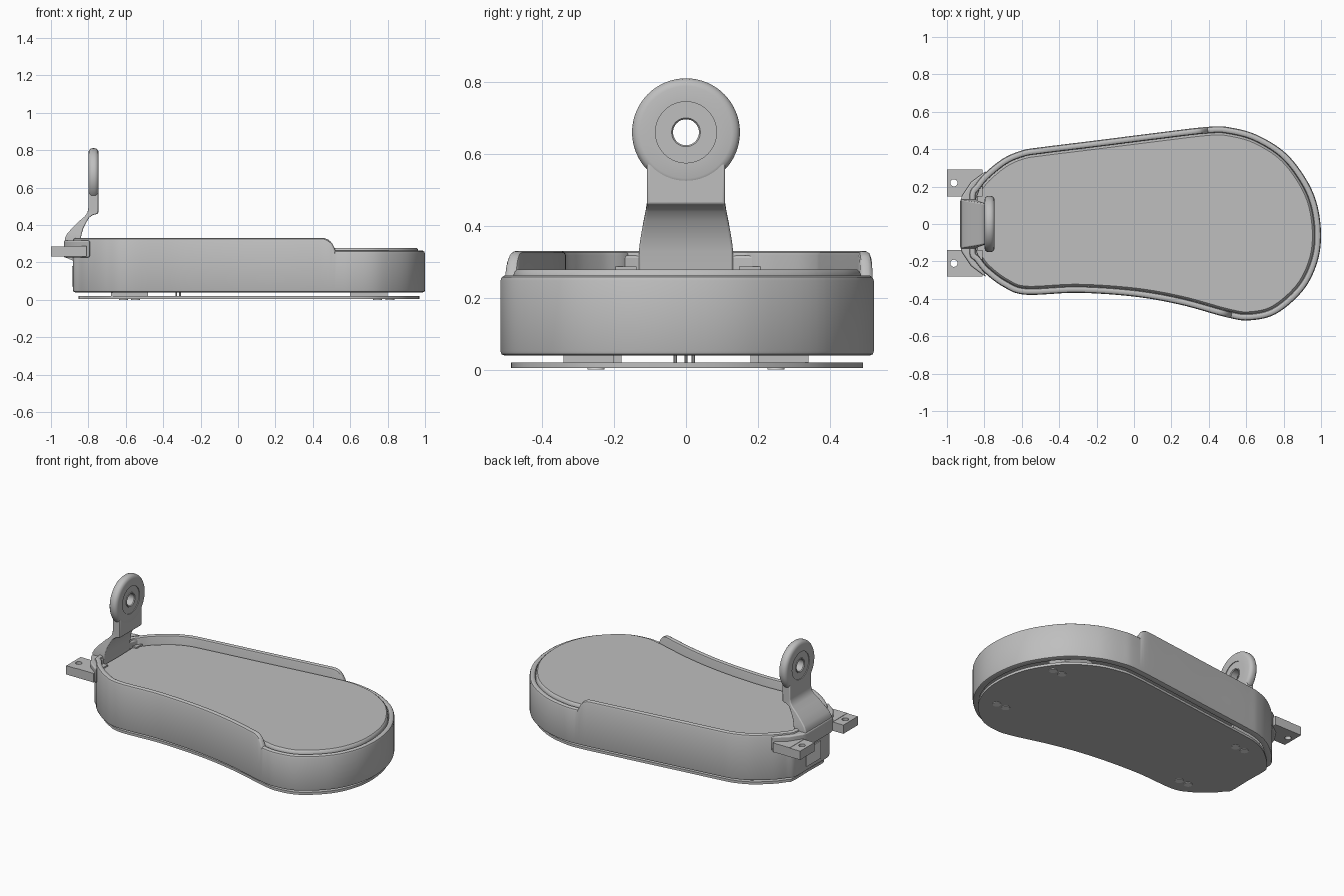
import bpy, bmesh, math
from mathutils import Vector

cube = bpy.data.objects.get("Cube")
if cube:
    bpy.data.objects.remove(cube, do_unlink=True)


def material(name, value):
    m = bpy.data.materials.new(name)
    m.use_nodes = True
    m.diffuse_color = (value, value, value, 1)
    m.node_tree.nodes["Principled BSDF"].inputs["Base Color"].default_value = m.diffuse_color
    return m


GREY = material("mid grey", 0.52)
LIGHT = material("light grey", 0.85)


def finish(name, bm, mat=GREY, bevel=0):
    bmesh.ops.recalc_face_normals(bm, faces=bm.faces)
    me = bpy.data.meshes.new(name)
    bm.to_mesh(me)
    bm.free()
    me.materials.append(mat)
    ob = bpy.data.objects.new(name, me)
    bpy.context.collection.objects.link(ob)
    if bevel:
        mod = ob.modifiers.new("Bevel", 'BEVEL')
        mod.width, mod.segments = bevel, 3
        mod.limit_method, mod.angle_limit = 'ANGLE', math.radians(50)
    bpy.ops.object.select_all(action='DESELECT')
    ob.select_set(True)
    bpy.context.view_layer.objects.active = ob
    bpy.ops.object.shade_smooth_by_angle(angle=math.radians(35))
    return ob


def loft(name, rings, closed=False, mat=GREY, bevel=0):
    """Bridge equal rings; closed joins last to first, otherwise the ends are capped."""
    bm = bmesh.new()
    vs = [[bm.verts.new(p) for p in r] for r in rings]
    n = len(vs[0])
    for a, b in zip(vs, vs[1:] + ([vs[0]] if closed else [])):
        for i in range(n):
            j = (i + 1) % n
            bm.faces.new((a[i], a[j], b[j], b[i]))
    if not closed:
        bm.faces.new(vs[0])
        bm.faces.new(vs[-1])
    return finish(name, bm, mat, bevel)


def prism(name, pts, z0, z1, **kw):
    return loft(name, [[(x, y, z) for x, y in pts] for z in (z0, z1)], **kw)


def box(name, x0, x1, y0, y1, z0, z1, **kw):
    return prism(name, [(x0, y0), (x1, y0), (x1, y1), (x0, y1)], z0, z1, **kw)


def circle(cx, cy, r, n=24):
    return [(cx + r * math.cos(math.tau * i / n), cy + r * math.sin(math.tau * i / n))
            for i in range(n)]


# Sole outline: smooth closed curve, resampled evenly
ctrl = [Vector(p) for p in (
    (1.0, -.07), (.98, .1), (.92, .24), (.81, .38), (.66, .475), (.52, .515), (.4, .52),
    (.1, .485), (-.2, .447), (-.5, .41), (-.6, .393), (-.7, .35), (-.8, .27), (-.85, .21),
    (-.88, .16), (-.88, 0), (-.88, -.16), (-.85, -.2), (-.8, -.26), (-.7, -.335),
    (-.58, -.378), (-.3, -.368), (0, -.388), (.25, -.432), (.5, -.5), (.62, -.515),
    (.76, -.48), (.9, -.36), (.975, -.22))]


def resample(points, count):
    dense = []
    n = len(points)
    for i in range(n):
        a, b, c, d = (points[(i + k) % n] for k in (-1, 0, 1, 2))
        for s in range(30):
            t = s / 30
            dense.append(b + (c - a) * (t / 2) + (2 * a - 5 * b + 4 * c - d) * (t * t / 2)
                         + (3 * b - a - 3 * c + d) * (t ** 3 / 2))
    out, walked = [], 0
    total = sum((dense[i] - dense[i - 1]).length for i in range(len(dense)))
    for i, p in enumerate(dense):
        if walked >= len(out) * total / count and len(out) < count:
            out.append(p)
        walked += (dense[(i + 1) % len(dense)] - p).length
    return out


sole = resample(ctrl, 320)


def inset(d):
    out = []
    for i, p in enumerate(sole):
        t = (sole[(i + 1) % len(sole)] - sole[i - 1]).normalized()
        out.append(p + Vector((-t.y, t.x)) * d)
    return out


def rim_height(p):
    # High side walls, dropping in a rounded step to the low toe rim
    end = .51 if p.y < 0 else .385
    u = min(max((end - p.x) / .065, 0), 1)
    return .262 + .068 * math.sqrt(1 - (1 - u) ** 2)


# Outer wall: absolute z near the bottom, offsets from the rim near the top
wall = []
for d, z, top in ((.01, .04, 0), (.003, .043, 0), (0, .052, 0), (0, -.015, 1), (.004, -.005, 1),
                  (.012, 0, 1), (.024, 0, 1), (.031, -.004, 1), (.034, -.012, 1), (.036, .04, 0)):
    wall.append([(q.x, q.y, z + (rim_height(p) if top else 0)) for p, q in zip(sole, inset(d))])
loft("side_wall", wall, closed=True)

# Foot bed with a softly rounded edge, and bottom plate
loft("foot_bed", [[(p.x, p.y, z) for p in inset(d)] for d, z in
                  ((.03, .22), (.036, .262), (.039, .272), (.046, .278))])
prism("bottom_plate", inset(.03), .004, .02)

# Spacer pads and paired screw heads under the sole
for side in (-1, 1):
    for x0, x1, y0, y1, sx in ((-.68, -.48, .18, .31, -.58), (.6, .8, .2, .34, .78)):
        ya, yb = sorted((side * y0, side * y1))
        box("spacer_pad", x0, x1, ya, yb, .018, .1)
        for dx in (-.033, .033):
            prism("screw_head", circle(sx + dx, side * .25, .024), 0, .008, mat=LIGHT)
for x, y in ((-.33, -.03), (-.31, .02), (-.67, 0)):
    prism("small_pin", circle(x, y, .005, 10), .018, .23)

# Heel bracket, light heel panel
half = [(-.93, .12), (-.92, .15), (-.87, .225), (-.79, .285), (-.81, .235), (-.85, .12)]
prism("heel_bracket", half + [(x, -y) for x, y in reversed(half)], .225, .318, bevel=.008)
loft("heel_bracket_lower", [[(x, y, .2 if x > -.9 else .225) for x, y in
                             ((-.92, -.12), (-.86, -.12), (-.86, .12), (-.92, .12))],
                            [(x, y, .26) for x, y in
                             ((-.92, -.12), (-.86, -.12), (-.86, .12), (-.92, .12))]])
box("heel_panel", -.887, -.879, -.075, .065, .07, .18, mat=LIGHT)

# Mounting tabs: square plates with a round hole, plus a root joining the wall
for y in (-.21, .22):
    cx, r, n = -.963, .019, 32
    outer = []
    for i in range(n):
        a = math.tau * (i + .5) / n
        c, s = math.cos(a), math.sin(a)
        k = 1 / max(abs(c), abs(s))
        outer.append((cx + .037 * min(1, max(-1, c * k)), y + .072 * min(1, max(-1, s * k))))
    for e in range(4):
        a = n // 8 + e * n // 4
        sx, sy = (1, -1, -1, 1)[e], (1, 1, -1, -1)[e]
        outer[a] = (cx + .037 * sx, y + .072 * sy)
    hole = [(cx + r * math.cos(math.tau * (i + .5) / n), y + r * math.sin(math.tau * (i + .5) / n))
            for i in range(n)]
    loft("mounting_tab", [[(px, py, z) for px, py in ring] for ring, z in
                          ((outer, .23), (outer, .285), (hole, .285), (hole, .23))], closed=True)
    box("tab_root", -.927, -.81, y - .072, y + .072, .23, .287)

# Curved arm: pairs of outer and inner profile points with a half width
sections = ((-.925, .25, -.845, .25, .132), (-.925, .33, -.84, .33, .131),
            (-.912, .355, -.835, .355, .128), (-.885, .385, -.826, .385, .123),
            (-.85, .42, -.81, .415, .117), (-.82, .445, -.795, .44, .112),
            (-.805, .465, -.775, .453, .109), (-.8, .49, -.747, .46, .108),
            (-.8, .575, -.747, .575, .108))
loft("curved_arm", [[(xo, -w, zo), (xi, -w, zi), (xi, w, zi), (xo, w, zo)]
                    for xo, zo, xi, zi, w in sections], bevel=.006)

# Round eyelet on the arm: lathed about x, with a shallow recess and a raised hub
face = [(.036, .022), (.04, .027), (.045, .027), (.045, .023), (.085, .023),
        (.085, .0275), (.128, .0275), (.14, .024), (.148, .015), (.15, .006)]
profile = face + [(r, -x) for r, x in reversed(face)]
loft("arm_eyelet", [[(-.7725 + x, r * math.cos(math.tau * i / 64), .66 + r * math.sin(math.tau * i / 64))
                     for i in range(64)] for r, x in profile], closed=True)
